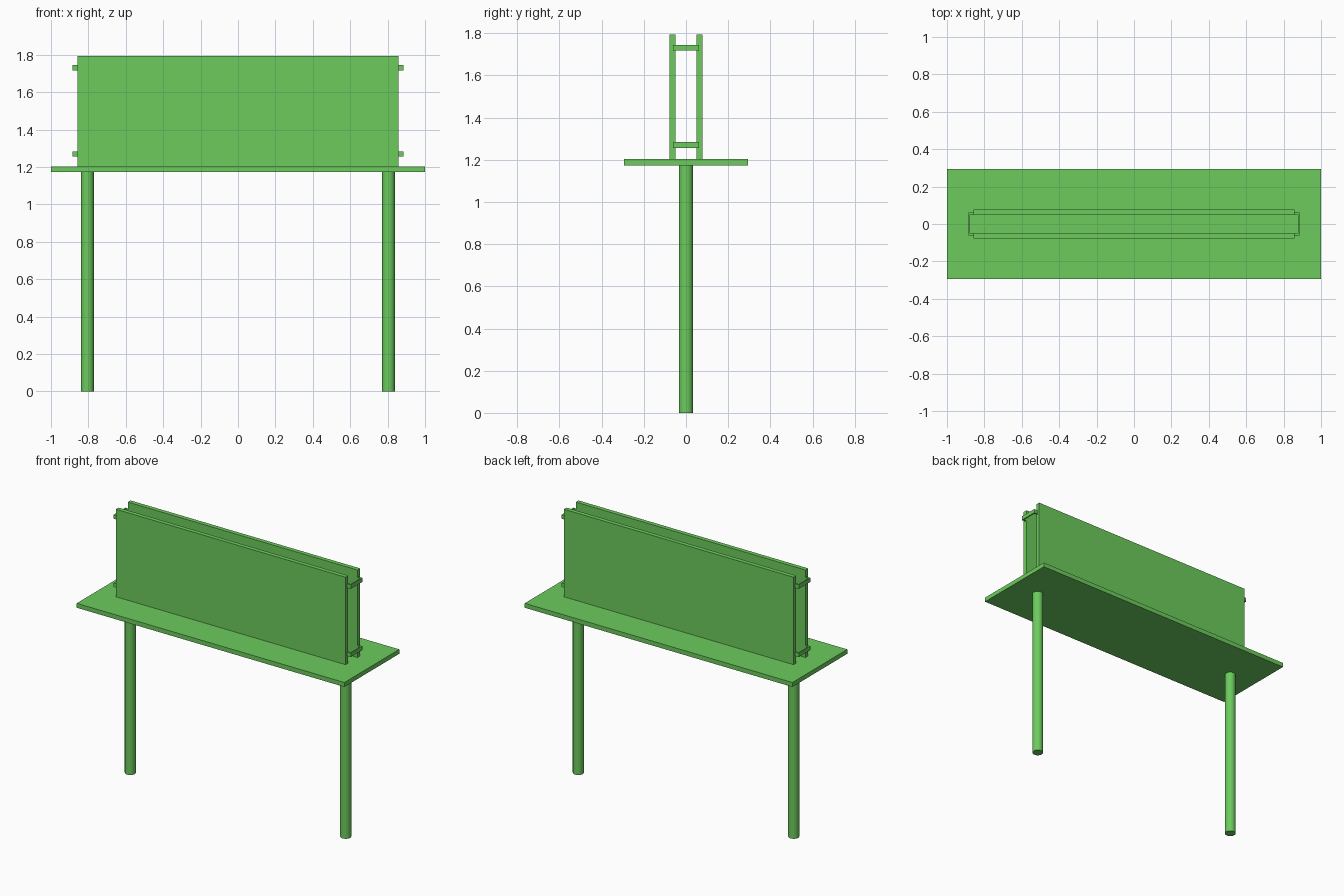
import bpy

if "Cube" in bpy.data.objects:
    bpy.data.objects.remove(bpy.data.objects["Cube"])

green = bpy.data.materials.new("green_paint")
green.diffuse_color = (0.15, 0.6, 0.11, 1)
green.use_nodes = True
green.node_tree.nodes["Principled BSDF"].inputs["Base Color"].default_value = green.diffuse_color


def box(name, x, y, z):
    """Box from (min, max) pairs along each axis."""
    spans = (x, y, z)
    bpy.ops.mesh.primitive_cube_add(size=1, location=[(a + b) / 2 for a, b in spans])
    ob = bpy.context.object
    ob.name = name
    ob.scale = [abs(b - a) for a, b in spans]
    bpy.ops.object.transform_apply(location=False, rotation=False, scale=True)
    ob.data.materials.append(green)
    return ob


# Shelf board
box("shelf_board", (-1, 1), (-0.293, 0.293), (1.174, 1.204))

# Two upright panels
for side, s in (("front", -1), ("back", 1)):
    box(side + "_panel", (-0.858, 0.858), (s * 0.049, s * 0.078), (1.204, 1.795))

for side, s in (("left", -1), ("right", 1)):
    # Round leg
    bpy.ops.mesh.primitive_cylinder_add(vertices=24, radius=0.034, depth=1.174,
                                        location=(s * 0.805, 0, 0.587))
    leg = bpy.context.object
    leg.name = side + "_leg"
    leg.data.materials.append(green)
    bpy.ops.object.shade_smooth_by_angle()

    # Brackets tying the panel ends together: a thin strap on two end tabs
    for level, z in (("lower", 1.270), ("upper", 1.731)):
        zs = (z - 0.0135, z + 0.0135)
        name = f"{side}_{level}_bracket"
        box(name + "_strap", (s * 0.878, s * 0.886), (-0.062, 0.062), zs)
        for end, e in (("front", -1), ("back", 1)):
            box(f"{name}_{end}_tab", (s * 0.858, s * 0.880), (e * 0.051, e * 0.062), zs)
